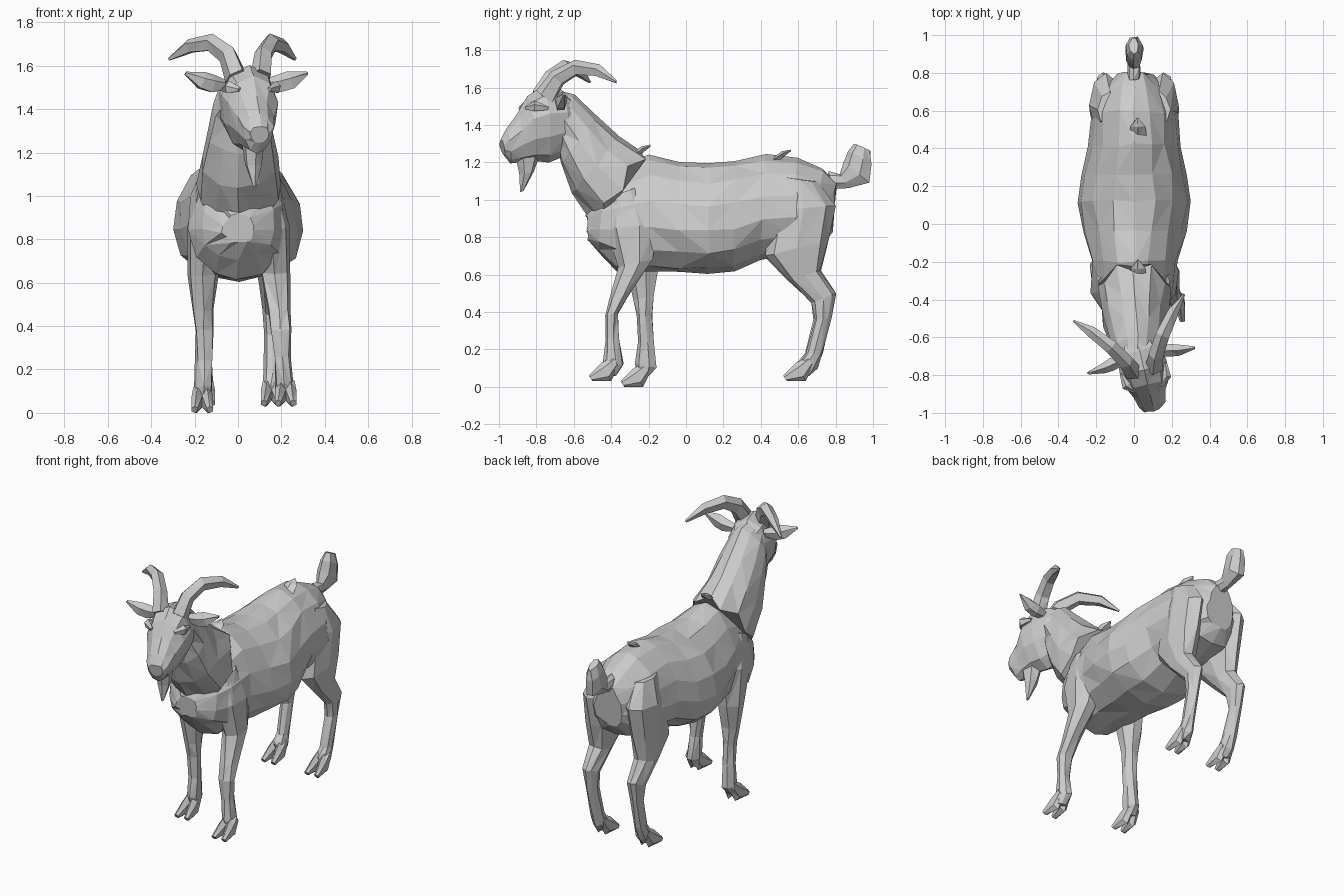
import bpy, bmesh, math, random
from mathutils import Vector, Matrix

random.seed(4)
cube = bpy.data.objects.get("Cube")
if cube:
    bpy.data.objects.remove(cube, do_unlink=True)

coat = bpy.data.materials.new("coat_grey")
coat.use_nodes = True
GREY = (0.6, 0.6, 0.6, 1)
coat.diffuse_color = GREY
coat.node_tree.nodes["Principled BSDF"].inputs["Base Color"].default_value = GREY

# The head, horns and ears are turned a little towards the model's left
PIVOT = Vector((0.01, -0.6, 0))
HEAD_TURN = (Matrix.Translation(PIVOT) @ Matrix.Rotation(math.radians(13.5), 4, "Z")
             @ Matrix.Translation((0, 0.6, 0)))


def skin(name, rings, rough=0.0, turn=None):
    """Join rings of points into a closed, faceted shape."""
    bm = bmesh.new()
    loops = []
    for ring in rings:
        loops.append([bm.verts.new(p + Vector([random.uniform(-rough, rough) for _ in p]))
                      for p in ring])
    count = len(loops[0])
    for low, high in zip(loops, loops[1:]):
        for i in range(count):
            j = (i + 1) % count
            a, b, c, d = low[i], low[j], high[j], high[i]
            if random.random() < 0.5:
                tris = ((a, b, c), (a, c, d))
            else:
                tris = ((a, b, d), (b, c, d))
            for tri in tris:
                bm.faces.new(tri)
    bm.faces.new(loops[0])
    bm.faces.new(loops[-1])
    bmesh.ops.recalc_face_normals(bm, faces=bm.faces)
    if turn:
        bmesh.ops.transform(bm, matrix=turn, verts=bm.verts)
    mesh = bpy.data.meshes.new(name)
    bm.to_mesh(mesh)
    bm.free()
    mesh.materials.append(coat)
    obj = bpy.data.objects.new(name, mesh)
    bpy.context.collection.objects.link(obj)
    return obj


def loft(name, sections, sides=8, egg=0.0, rough=0.0, turn=None, ragged=0.0):
    """Each section: top y, top z, bottom y, bottom z, centre x, half width."""
    rings = []
    for k, (ty, tz, by, bz, x, w) in enumerate(sections):
        mid = Vector((x, (ty + by) / 2, (tz + bz) / 2))
        half = Vector((0, ty - by, tz - bz)) / 2
        out = half.cross(Vector((1, 0, 0))).normalized()
        ring = []
        for i in range(sides):
            a = math.tau * i / sides + math.pi / 2
            p = mid + half * math.sin(a)
            p.x += w * math.cos(a) * (1 - egg * math.sin(a))
            if k == 0 and i % 2:
                p -= out * ragged
            ring.append(p)
        rings.append(ring)
    return skin(name, rings, rough, turn)


def tube(name, points, radii, sides=5, turn=None):
    """Tapered tube along a path; radii are (across, upright) pairs."""
    pts = [Vector(p) for p in points]
    rings = []
    for k, p in enumerate(pts):
        along = (pts[min(k + 1, len(pts) - 1)] - pts[max(k - 1, 0)]).normalized()
        side = along.cross(Vector((0, 0, 1))).normalized()
        up = side.cross(along)
        ra, rb = radii[k]
        angles = [math.tau * i / sides + math.pi / 2 for i in range(sides)]
        rings.append([p + side * ra * math.cos(a) + up * rb * math.sin(a) for a in angles])
    return skin(name, rings, 0.002, turn)


# Barrel of the body, chest to rump
loft("body", [
    (-.53, .92, -.52, .78, 0, .07),
    (-.46, 1.07, -.46, .71, 0, .17),
    (-.36, 1.18, -.36, .62, 0, .22),
    (-.2, 1.25, -.2, .61, 0, .225),
    (-.04, 1.21, -.04, .61, 0, .27),
    (.12, 1.2, .12, .61, 0, .3),
    (.26, 1.21, .26, .62, 0, .28),
    (.42, 1.24, .4, .68, 0, .24),
    (.6, 1.23, .57, .7, 0, .225),
    (.73, 1.17, .71, .74, 0, .18),
    (.8, 1.09, .78, .82, 0, .1),
], sides=14, egg=0.17, rough=0.009)

# Neck with a ragged mane edge over the shoulders
loft("neck", [
    (-.24, 1.27, -.5, .88, 0, .195),
    (-.35, 1.34, -.61, 1.03, .005, .175),
    (-.48, 1.45, -.67, 1.19, .01, .15),
    (-.6, 1.56, -.7, 1.3, .015, .125),
    (-.68, 1.58, -.75, 1.36, .02, .1),
], sides=12, egg=0.12, rough=0.008, ragged=-0.05)

# Head, from the nape to the nose
loft("head", [
    (-.58, 1.52, -.6, 1.32, 0, .08),
    (-.67, 1.59, -.64, 1.24, 0, .12),
    (-.78, 1.6, -.74, 1.2, 0, .13),
    (-.86, 1.55, -.82, 1.21, 0, .118),
    (-.91, 1.46, -.9, 1.2, 0, .085),
    (-.975, 1.38, -.95, 1.195, 0, .07),
    (-1.0, 1.32, -.985, 1.24, 0, .045),
], sides=10, egg=-0.15, rough=0.004, turn=HEAD_TURN)

loft("beard", [
    (-.92, 1.23, -.79, 1.23, 0, .05),
    (-.9, 1.14, -.82, 1.15, 0, .04),
    (-.895, 1.04, -.875, 1.05, 0, .008),
], sides=6, turn=HEAD_TURN)

# Horns, ears and brows, mirrored about the turned head
for side, s in (("right", -1), ("left", 1)):
    tube(side + "_horn", [
        (s * .06, -.77, 1.55), (s * .085, -.71, 1.65), (s * .14, -.62, 1.705),
        (s * .22, -.52, 1.69), (s * .3, -.44, 1.63)],
        [(.05, .06), (.042, .05), (.038, .045), (.03, .035), (.006, .008)], turn=HEAD_TURN)
    tube(side + "_ear", [
        (s * .09, -.7, 1.51), (s * .16, -.71, 1.515), (s * .21, -.72, 1.53), (s * .29, -.725, 1.565)],
        [(.025, .025), (.035, .045), (.03, .045), (.008, .008)], turn=HEAD_TURN)
    tube(side + "_brow", [
        (s * .07, -.88, 1.49), (s * .11, -.84, 1.5), (s * .12, -.77, 1.49)],
        [(.01, .012), (.025, .03), (.01, .01)], turn=HEAD_TURN)


def hoof(name, x, front, ground):
    """Cloven foot made of two splayed toes."""
    for toe, s in (("inner", -1), ("outer", 1)):
        loft(name + "_" + toe + "_toe", [
            (front + .13, ground + .13, front + .16, ground + .08, x + s * .015, .03),
            (front + .07, ground + .1, front + .12, ground, x + s * .025, .028),
            (front, ground + .03, front + .02, ground, x + s * .035, .016),
        ], sides=6)


# Front legs: the left one steps ahead of the right one
loft("front_left_leg", [
    (-.4, 1.02, -.24, 1.08, .13, .06),
    (-.43, .85, -.14, .87, .15, .085),
    (-.36, .64, -.17, .68, .17, .075),
    (-.41, .47, -.29, .5, .19, .055),
    (-.43, .38, -.36, .39, .195, .05),
    (-.43, .26, -.36, .26, .205, .04),
    (-.445, .13, -.33, .12, .215, .045),
    (-.42, .06, -.37, .06, .22, .035),
], sides=7, rough=0.005)
loft("front_right_leg", [
    (-.4, 1.02, -.24, 1.08, -.13, .06),
    (-.4, .85, -.12, .87, -.15, .085),
    (-.32, .63, -.14, .64, -.16, .07),
    (-.28, .47, -.17, .48, -.16, .052),
    (-.265, .38, -.18, .38, -.155, .045),
    (-.255, .24, -.17, .24, -.155, .04),
    (-.27, .12, -.155, .1, -.16, .045),
    (-.25, .05, -.2, .05, -.165, .035),
], sides=7, rough=0.005)
hoof("front_left", .22, -.52, .03)
hoof("front_right", -.165, -.35, 0)

# Hind legs
for side, s in (("right", -1), ("left", 1)):
    loft("hind_" + side + "_leg", [
        (.52, 1.12, .7, 1.1, s * .13, .06),
        (.46, .95, .8, .97, s * .15, .085),
        (.42, .7, .765, .78, s * .155, .08),
        (.55, .57, .72, .62, s * .16, .06),
        (.67, .45, .8, .5, s * .16, .045),
        (.685, .36, .775, .37, s * .16, .035),
        (.635, .18, .73, .18, s * .155, .035),
        (.6, .13, .7, .1, s * .155, .045),
        (.61, .07, .66, .06, s * .155, .035),
    ], sides=8, rough=0.005)
    hoof("hind_" + side, s * .155, .52, .03)

# Short upright tail
loft("tail", [
    (.76, 1.15, .78, 1.05, 0, .035),
    (.82, 1.14, .87, 1.06, 0, .035),
    (.84, 1.2, .985, 1.09, 0, .05),
    (.87, 1.26, .995, 1.19, 0, .045),
    (.9, 1.3, .99, 1.26, 0, .025),
], sides=7, rough=0.004)

# Loose tufts of hair along the back
for y, z in ((-.28, 1.25), (.47, 1.225)):
    tube("back_tuft", [(.02, y, z - .02), (.02, y + .05, z + .02), (.02, y + .09, z + .04)],
         [(.05, .02), (.04, .015), (.005, .005)])
